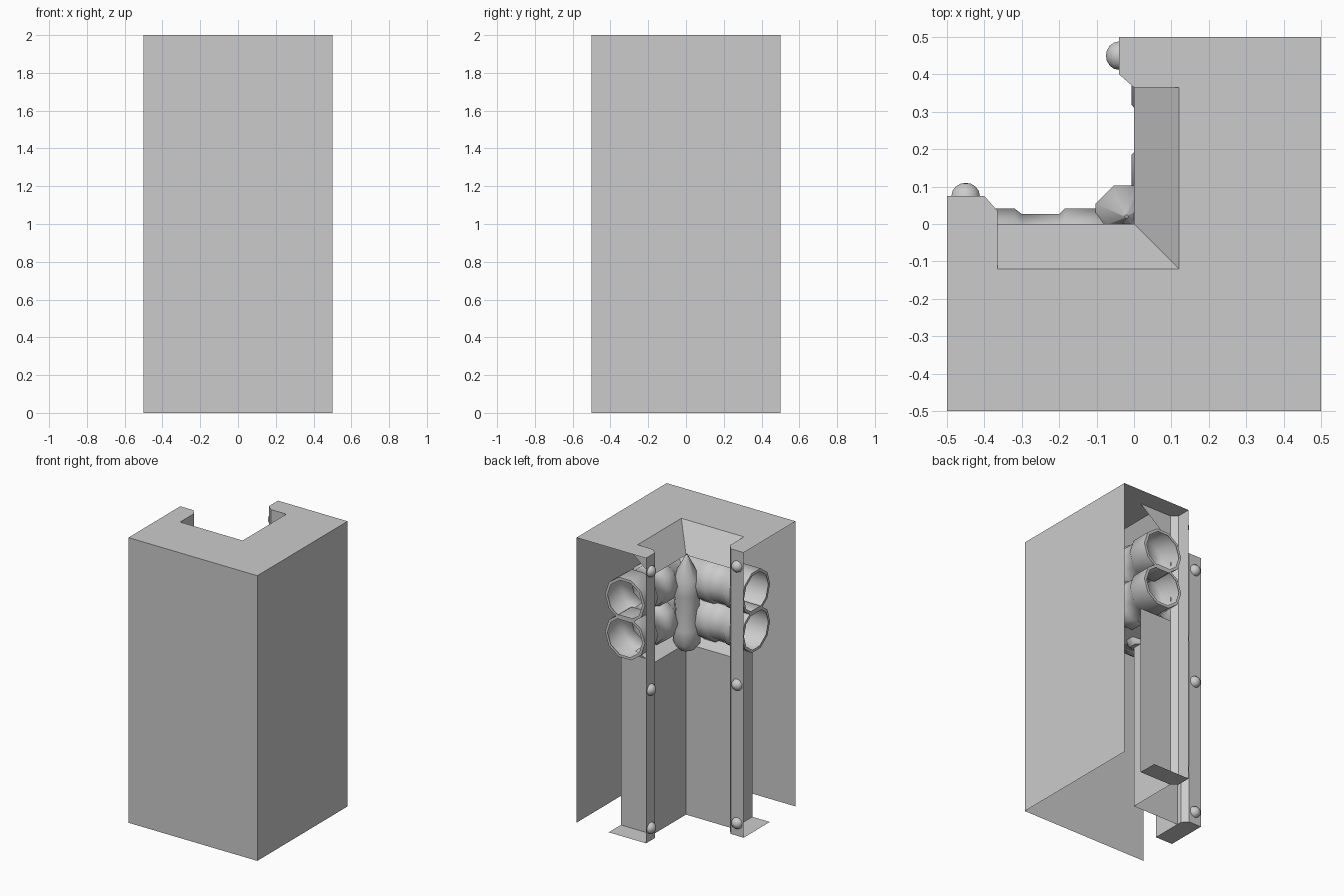
import bpy, bmesh, math
from mathutils import Vector

if "Cube" in bpy.data.objects:
    bpy.data.objects.remove(bpy.data.objects["Cube"])

H = 2.0
END = 0.365          # where the inner walls meet the end posts
SHIFT = 0.035        # the left end stands slightly further out


def wall_a(u, v, z):   # wing running to -x (u along, v outward)
    return Vector((-u, v + SHIFT, z))


def wall_b(u, v, z):   # wing running to +y
    return Vector((-v, u, z))


def make(name, verts, faces, smooth=False):
    me = bpy.data.meshes.new(name)
    me.from_pydata([tuple(v) for v in verts], [], faces)
    ob = bpy.data.objects.new(name, me)
    bpy.context.collection.objects.link(ob)
    if smooth:
        bpy.ops.object.select_all(action='DESELECT')
        ob.select_set(True)
        bpy.context.view_layer.objects.active = ob
        bpy.ops.object.shade_smooth_by_angle(angle=math.radians(50))
    return ob


def polys(name, groups):
    verts, faces = [], []
    for g in groups:
        faces.append(list(range(len(verts), len(verts) + len(g))))
        verts += g
    return make(name, verts, faces)


def lathe(name, rings, sides, place, turn=0.5):
    """rings: (position, radius) along an axis; place maps (a, b, t) to space."""
    verts, faces = [], []
    for t, r in rings:
        for i in range(sides):
            a = math.tau * (i + turn) / sides
            verts.append(place(r * math.cos(a), r * math.sin(a), t))
    for k in range(len(rings) - 1):
        for i in range(sides):
            j = (i + 1) % sides
            faces.append((k * sides + i, k * sides + j,
                          (k + 1) * sides + j, (k + 1) * sides + i))
    return make(name, verts, faces, True)


def corner_sweep(name, profile):
    """Sweep a (v, z) profile around the inner corner with a mitre."""
    verts, faces = [], []
    for v, z in profile:
        verts += [(-END, v, z), (-v, v, z), (-v, END, z)]
    for k in range(len(profile) - 1):
        for i in range(2):
            a = 3 * k + i
            faces.append((a, a + 1, a + 4, a + 3))
    return make(name, verts, faces)


# outer walls and L-shaped top
outer = [(-.5, -.5), (.5, -.5), (.5, .5)]
polys("outer_walls", [[(*p, 0), (*q, 0), (*q, H), (*p, H)]
                      for p, q in zip(outer, outer[1:])])
polys("top_cap", [[(x, y, H) for x, y in outer +
                   [(.12, .5), (.12, -.12), (-.5, -.12)]]])

# inner walls: bevelled top lip, and lower wall with ledge
corner_sweep("upper_lip", [(0, 1.82), (-.12, H)])
corner_sweep("lower_wall", [(0, 0), (0, 1.2), (-.14, 1.25)])

for tag, f, top_v in (("left", wall_a, -.155), ("back", wall_b, -.12)):
    # open-ended post: side, chamfer, front, caps
    plan = [(END, 0), (.40, .04), (.5, .04)]
    strips = [[f(*p, 0), f(*q, 0), f(*q, H), f(*p, H)]
              for p, q in zip(plan, plan[1:])]
    side_low = [f(END, v, z) for v, z in
                [(-.25, 0), (0, 0), (0, 1.22), (-.25, 1.22)]]
    gusset = [f(END, v, z) for v, z in [(-.25, H), (0, 1.8), (0, H)]]
    bottom = [f(u, v, 0) for u, v in [(END, -.25)] + plan + [(.5, -.25)]]
    top = [f(u, v, H) for u, v in [(END, top_v)] + plan + [(.5, top_v)]]
    polys(tag + "_post", strips + [side_low, gusset, bottom, top])

    # rivets
    for n, z in enumerate((.09, 1.06, 1.89)):
        dome = [(.035 * math.sin(a), .04 * math.cos(a))
                for a in (0, .4, .8, 1.2, 1.57)]
        lathe(f"{tag}_rivet_{n}", dome, 10,
              lambda a, b, t, z=z: f(.45 + a, .04 + t, z + b))

    # pair of open pipes with raised collars
    for n, z in enumerate((1.38, 1.643)):
        rings = [(.465, .135), (.465, .155), (.32, .155), (.30, .14),
                 (.20, .14), (.185, .155), (.10, .155), (.08, .14), (-.1, .14)]
        lathe(f"{tag}_pipe_{n}", rings, 10,
              lambda a, b, t, z=z: f(t, -.148 + a, z + b), 0)

# column in the inner corner
lathe("corner_column", [(1.18, 0), (1.18, .05), (1.23, .09), (1.33, .09),
                        (1.45, .078), (1.57, .09), (1.68, .09), (1.84, .005)],
      8, lambda a, b, t: Vector((-.02 + a, .02 + b, t)))
